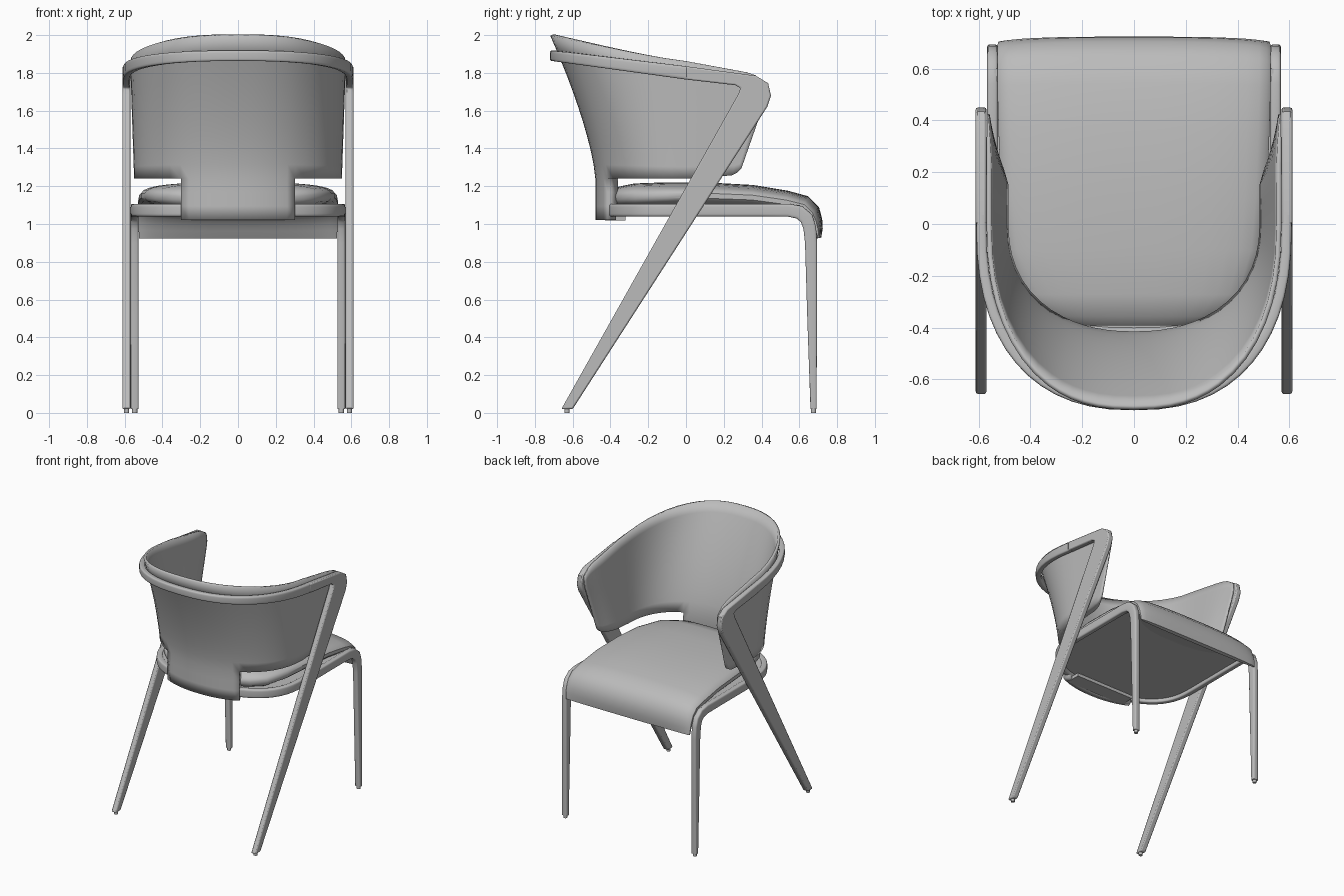
import bpy, bmesh
from math import sin, cos, pi, radians
from mathutils import Vector

cube = bpy.data.objects.get("Cube")
if cube:
    bpy.data.objects.remove(cube, do_unlink=True)

GREY = (0.5, 0.5, 0.5, 1)
mat = bpy.data.materials.new("plain grey")
mat.use_nodes = True
mat.diffuse_color = GREY
mat.node_tree.nodes["Principled BSDF"].inputs["Base Color"].default_value = GREY


def spow(v, p):
    return abs(v) ** p * (1 if v >= 0 else -1)


def lerp(a, b, t):
    return a + (b - a) * t


def make(name, verts, faces, recalc=True):
    mesh = bpy.data.meshes.new(name)
    mesh.from_pydata(verts, [], faces)
    if recalc:
        bm = bmesh.new()
        bm.from_mesh(mesh)
        bmesh.ops.recalc_face_normals(bm, faces=bm.faces)
        bm.to_mesh(mesh)
        bm.free()
    mesh.materials.append(mat)
    obj = bpy.data.objects.new(name, mesh)
    bpy.context.collection.objects.link(obj)
    return obj


def smooth(obj, angle=40):
    bpy.ops.object.select_all(action='DESELECT')
    obj.select_set(True)
    bpy.context.view_layer.objects.active = obj
    bpy.ops.object.shade_smooth_by_angle(angle=radians(angle))


def ring(c, across, up, n, count):
    """Rounded section: a superellipse in the plane of two half-axes."""
    angles = [2 * pi * (i + 0.5) / count for i in range(count)]
    return [c + across * spow(cos(a), 2 / n) + up * spow(sin(a), 2 / n) for a in angles]


def loft(name, rings):
    k = len(rings[0])
    faces = [(r * k + i, r * k + (i + 1) % k, (r + 1) * k + (i + 1) % k, (r + 1) * k + i)
             for r in range(len(rings) - 1) for i in range(k)]
    faces += [tuple(range(k)), tuple(range((len(rings) - 1) * k, len(rings) * k))]
    obj = make(name, [v for r in rings for v in r], faces)
    smooth(obj)
    return obj


def tangent(pts, i):
    return (pts[min(i + 1, len(pts) - 1)] - pts[max(i - 1, 0)]).normalized()


def bar(name, half, width):
    """Sweep a bar along a half path (x, y, z, half height), mirrored in x."""
    path = half + [(-x, y, z, h) for x, y, z, h in reversed(half[:-1])]
    pts = [Vector(p[:3]) for p in path]
    rings = []
    for i, p in enumerate(pts):
        t = tangent(pts, i)
        side = Vector((-t.y, t.x, 0)) if p.y < -0.01 else Vector((1 if p.x > 0 else -1, 0, 0))
        side.normalize()
        rings.append(ring(p, side * width, t.cross(side).normalized() * path[i][3], 5, 16))
    return loft(name, rings)


def arc(a, b, n, steps=14):
    """Quarter of a rounded U in plan, from the +x side to the middle."""
    for i in range(steps + 1):
        t = pi / 2 * i / steps
        yield a * cos(t) ** (2 / n) if i < steps else 0, -b * sin(t) ** (2 / n)


# Top rail wrapping around the backrest
rail = [(0.59, 0.03, 1.796, 0.035)]
rail += [(x, y, 1.80 - 0.13 * y, 0.035 + 0.01 * y) for x, y in arc(0.59, 0.70, 2.4)]
bar("top_rail", rail, 0.02)

# Arm fronts with the long raked legs
side_profile = [(-0.66, 0.02), (-0.60, 0.02), (0.43, 1.62), (0.45, 1.68), (0.435, 1.745),
                (0.37, 1.785), (0, 1.835), (0, 1.765), (0.26, 1.735), (0.288, 1.72), (0.278, 1.69)]
for label, s in (("left", 1), ("right", -1)):
    n = len(side_profile)
    verts = [(s * x, y, z) for x in (0.57, 0.612) for y, z in side_profile]
    faces = [(i, (i + 1) % n, (i + 1) % n + n, i + n) for i in range(n)]
    faces += [tuple(range(n)), tuple(range(n, 2 * n))]
    leg = make(label + "_arm_and_raked_leg", verts, faces)
    bevel = leg.modifiers.new("rounded edges", 'BEVEL')
    bevel.width = 0.008
    bevel.segments = 2
    bevel.limit_method = 'ANGLE'
    bevel.angle_limit = radians(50)
    smooth(leg)
    # Foot glides
    for kind, fx, fy in (("raked", 0.59, -0.63), ("straight", 0.547, 0.675)):
        bpy.ops.mesh.primitive_cylinder_add(vertices=12, radius=0.014, depth=0.024,
                                            location=(s * fx, fy, 0.012))
        glide = bpy.context.object
        glide.name = label + "_" + kind + "_leg_glide"
        glide.data.materials.append(mat)
        smooth(glide)

# Seat frame bending down into the straight legs
frame = [(0.547, y, z, h) for y, z, h in (
    (0.675, 0.02, 0.016), (0.668, 0.5, 0.026), (0.662, 0.9, 0.032), (0.655, 0.98, 0.034),
    (0.638, 1.03, 0.036), (0.60, 1.062, 0.036), (0.54, 1.073, 0.034), (0.4, 1.073, 0.033))]
frame += [(x, y, 1.073, 0.033) for x, y in arc(0.547, 0.42, 2.6)]
bar("seat_frame_and_straight_legs", frame, 0.021)

# Board filling the seat frame
edge = [(0.54, 0.6)] + list(arc(0.54, 0.41, 2.6))
edge += [(-x, y) for x, y in reversed(edge[:-1])]
loft("seat_board", [[Vector((x, y, z)) for x, y in edge] for z in (1.065, 1.1)])

# Seat cushion with its front lip rolling down: y, z, half width, half thickness
stations = [(-0.385, 1.13, 0.24, 0.03), (-0.35, 1.14, 0.35, 0.058), (-0.27, 1.145, 0.44, 0.07),
            (-0.1, 1.15, 0.495, 0.071), (0.1, 1.15, 0.515, 0.071), (0.35, 1.14, 0.525, 0.067),
            (0.53, 1.115, 0.53, 0.062), (0.62, 1.093, 0.53, 0.06), (0.66, 1.055, 0.53, 0.056),
            (0.682, 1.01, 0.529, 0.042), (0.693, 0.97, 0.528, 0.032), (0.702, 0.925, 0.525, 0.014)]
centres = [Vector((0, y, z)) for y, z, w, h in stations]
X = Vector((1, 0, 0))
loft("seat_cushion", [ring(c, X * stations[i][2], X.cross(tangent(centres, i)) * stations[i][3], 2.8, 32)
                      for i, c in enumerate(centres)])


# Backrest shell: a flaring U with a tab reaching down behind the seat
def shell_point(col, v):
    kind, t = col
    y_top = lerp(0.42, 0, t) if kind == "arm" else -0.72 * sin(t)
    top = 1.862 - 0.187 * y_top
    bottom = 1.24
    if kind == "arm":
        top -= 0.04 * max(0, 1 - 6 * t)
        bottom = lerp(1.26, 1.24, t) + 0.035 * max(0, 1 - 7 * t) ** 2
    z = lerp(bottom, top, v) if v >= 0 else lerp(1.24, 1.02, -v)
    rise = max(0, (z - 1.24) / 0.76)
    a = 0.55 + 0.02 * min(1, rise * 1.3)
    b = 0.48 + 0.24 * rise ** 1.4
    if kind == "arm":
        return Vector((a, lerp(min(0.425, 0.285 + 0.35 * (z - 1.27)), 0, t), z))
    p = 2 / (2.2 + 0.25 * min(1, rise))
    return Vector((a * max(cos(t), 0) ** p, -b * sin(t) ** p, z))


TAB = radians(58.8)
half = [("arm", t) for t in (0, 0.06, 0.14, 0.25, 0.45, 0.75)]
half += [("arc", TAB * i / 8) for i in range(9)]
half += [("arc", lerp(TAB, pi / 2, i / 6)) for i in range(1, 7)]
cols = [(c, 1) for c in half] + [(c, -1) for c in reversed(half[:-1])]
levels = [-1, -0.66, -0.33] + [i / 10 for i in range(11)]
verts, padding = [], []
for c, s in cols:
    for v in levels:
        p = shell_point(c, v)
        verts.append((s * p.x if c[1] < 1.57 else 0, p.y, p.z))
        # Padding is fullest low in the middle and thins to the rim and arm tips
        full = lerp(1, 0.3, v) if v >= 0 else 1 + 0.25 * v
        padding.append(full * min(1, 0.25 + 2 * c[1]) if c[0] == "arm" else full)
R = len(levels)
in_tab = [c[0] == "arc" and c[1] >= TAB - 0.001 for c, s in cols]
faces = [(c * R + r, c * R + r + 1, (c + 1) * R + r + 1, (c + 1) * R + r)
         for c in range(len(cols) - 1) for r in range(R - 1)
         if r >= 3 or (in_tab[c] and in_tab[c + 1])]
shell = make("backrest_shell", verts, faces, recalc=False)
group = shell.vertex_groups.new(name="padding")
for i, weight in enumerate(padding):
    group.add([i], weight, 'REPLACE')
bm = bmesh.new()
bm.from_mesh(shell.data)
bmesh.ops.delete(bm, geom=[v for v in bm.verts if not v.link_faces], context='VERTS')
bm.to_mesh(shell.data)
bm.free()
solid = shell.modifiers.new("thickness", 'SOLIDIFY')
solid.thickness = 0.065
solid.offset = -1
solid.vertex_group = "padding"
smooth(shell)

# Plate joining the backrest tab to the seat frame
bpy.ops.mesh.primitive_cube_add(size=1, location=(0, -0.375, 1.03))
plate = bpy.context.object
plate.name = "backrest_fixing_plate"
plate.scale = (0.5, 0.11, 0.025)
plate.data.materials.append(mat)
